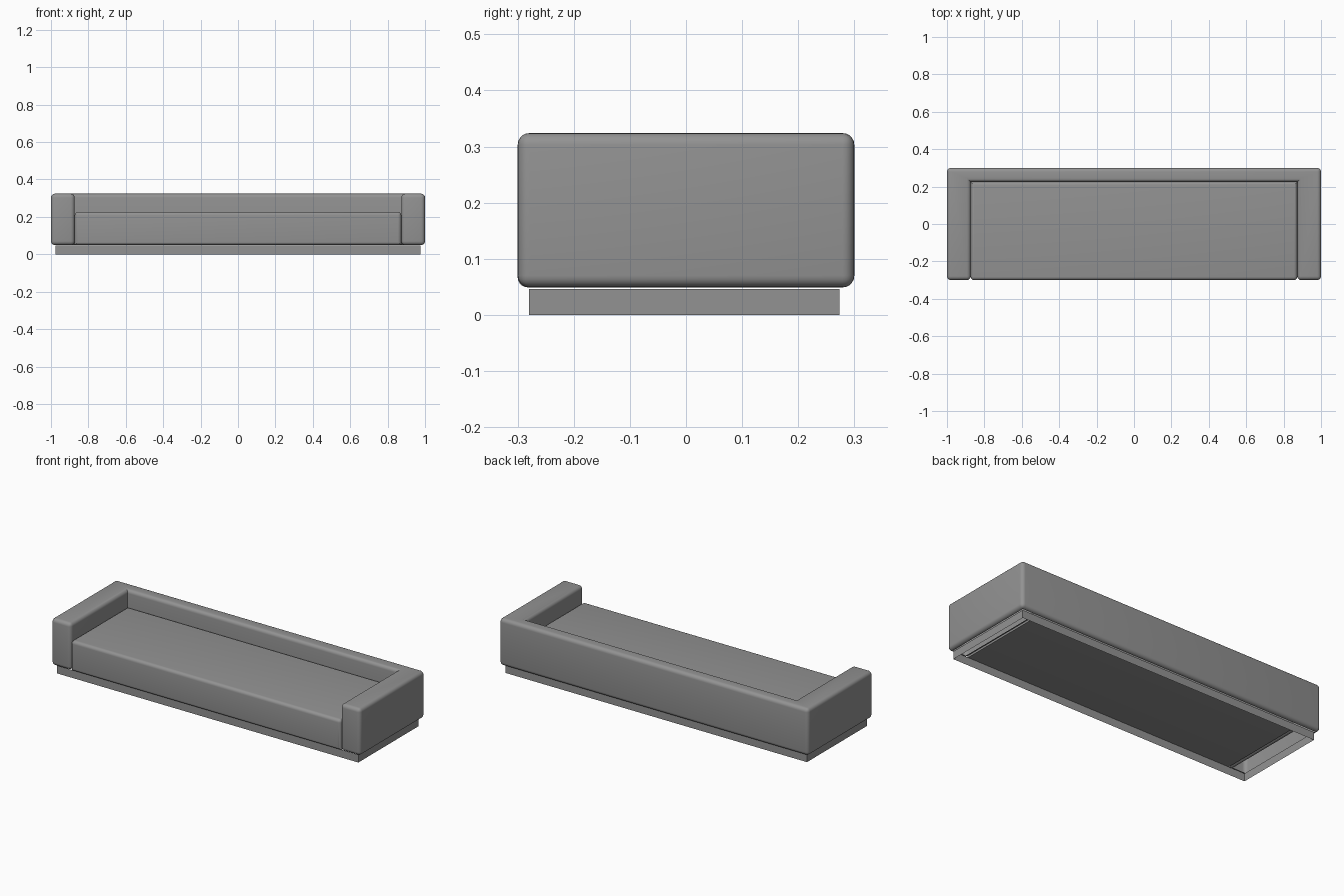
import bpy, bmesh, math

if "Cube" in bpy.data.objects:
    bpy.data.objects.remove(bpy.data.objects["Cube"])

Z0, Z_TOP, Z_SEAT = 0.049, 0.324, 0.227

# Dark grey upholstery colour shared by all parts
grey = bpy.data.materials.new("dark_grey")
grey.diffuse_color = (0.29, 0.29, 0.29, 1)
grey.use_nodes = True
grey.node_tree.nodes["Principled BSDF"].inputs["Base Color"].default_value = grey.diffuse_color


def prism(name, outline, z0, z1, radius=0.0, top=True, bottom=True, keep_sharp=None):
    """Extrude an outline upward, round its convex edges, optionally leave ends open."""
    bm = bmesh.new()
    base = bm.faces.new([bm.verts.new((x, y, z0)) for x, y in outline])
    ext = bmesh.ops.extrude_face_region(bm, geom=[base], use_keep_orig=True)
    verts = [g for g in ext["geom"] if isinstance(g, bmesh.types.BMVert)]
    bmesh.ops.translate(bm, verts=verts, vec=(0, 0, z1 - z0))
    bmesh.ops.recalc_face_normals(bm, faces=bm.faces[:])
    bm.normal_update()
    if radius:
        edges = [e for e in bm.edges if e.is_convex and not
                 (keep_sharp and keep_sharp((e.verts[0].co + e.verts[1].co) / 2))]
        bmesh.ops.bevel(bm, geom=edges, offset=radius, segments=5,
                        profile=0.5, affect='EDGES')
        bm.normal_update()
    drop = [f for f in bm.faces
            if (not bottom and f.normal.z < -0.999) or (not top and f.normal.z > 0.999)]
    bmesh.ops.delete(bm, geom=drop, context='FACES')
    mesh = bpy.data.meshes.new(name)
    bm.to_mesh(mesh)
    bm.free()
    mesh.materials.append(grey)
    obj = bpy.data.objects.new(name, mesh)
    bpy.context.collection.objects.link(obj)
    bpy.ops.object.select_all(action='DESELECT')
    obj.select_set(True)
    bpy.context.view_layer.objects.active = obj
    bpy.ops.object.shade_smooth_by_angle(angle=math.radians(35))
    return obj


def rect(x, y0, y1):
    return [(-x, y0), (x, y0), (x, y1), (-x, y1)]


# Arms and back: one U-shaped upholstered shell, open underneath
u_shape = [(-1, -0.3), (-0.873, -0.3), (-0.873, 0.225), (0.873, 0.225),
           (0.873, -0.3), (1, -0.3), (1, 0.3), (-1, 0.3)]
prism("arms_and_back", u_shape, Z0, Z_TOP, radius=0.021, bottom=False)

# Seat cushion: closed underneath, hidden lower side and back edges stay square
prism("seat", rect(0.873, -0.3, 0.225), Z0, Z_SEAT, radius=0.018,
      keep_sharp=lambda m: m.y > -0.29 and m.z < Z_SEAT - 0.01)

# Plinth: thin hollow band just below the upholstery
prism("plinth", rect(0.975, -0.28, 0.274), 0.0, 0.046, top=False, bottom=False)
